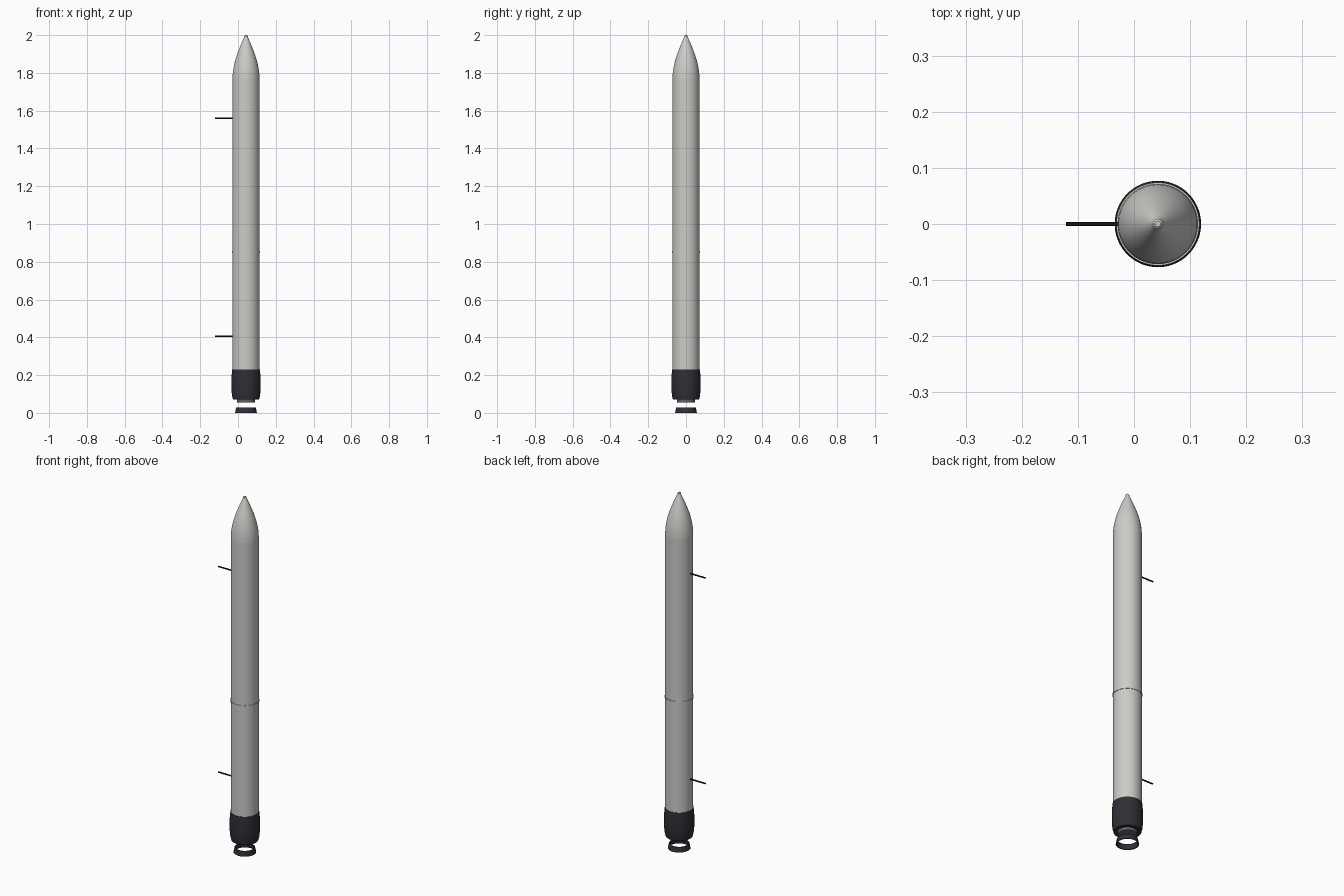
import bpy, bmesh, math
from mathutils import Matrix

if "Cube" in bpy.data.objects:
    bpy.data.objects.remove(bpy.data.objects["Cube"])

AXIS_X = 0.0425  # centre line of the rocket body


def material(name, rgb):
    m = bpy.data.materials.new(name)
    m.diffuse_color = (*rgb, 1.0)
    m.use_nodes = True
    m.node_tree.nodes["Principled BSDF"].inputs["Base Color"].default_value = m.diffuse_color
    return m


LIGHT = material("light_grey", (0.60, 0.60, 0.57))
CHARCOAL = material("charcoal", (0.028, 0.028, 0.036))
STEEL = material("steel_grey", (0.14, 0.14, 0.145))
BLACK = material("black", (0.012, 0.012, 0.014))


def finish(name, bm, mat):
    bmesh.ops.recalc_face_normals(bm, faces=bm.faces)
    me = bpy.data.meshes.new(name)
    bm.to_mesh(me)
    bm.free()
    me.materials.append(mat)
    ob = bpy.data.objects.new(name, me)
    bpy.context.collection.objects.link(ob)
    bpy.ops.object.select_all(action='DESELECT')
    ob.select_set(True)
    bpy.context.view_layer.objects.active = ob
    bpy.ops.object.shade_smooth_by_angle(angle=math.radians(30))
    return ob


def lathe(name, profile, mat, closed=False, n=64):
    """Revolve (radius, z) points about the body axis."""
    bm = bmesh.new()
    rings = []
    for r, z in profile:
        if r == 0:
            rings.append([bm.verts.new((AXIS_X, 0, z))] * n)
        else:
            rings.append([bm.verts.new((AXIS_X + r * math.cos(2 * math.pi * i / n),
                                        r * math.sin(2 * math.pi * i / n), z))
                          for i in range(n)])
    pairs = list(zip(rings, rings[1:]))
    if closed:
        pairs.append((rings[-1], rings[0]))
    for a, b in pairs:
        for i in range(n):
            j = (i + 1) % n
            quad = list(dict.fromkeys((a[i], a[j], b[j], b[i])))
            bm.faces.new(quad)
    return finish(name, bm, mat)


# Lower and upper stage tubes
R = 0.0715
lathe("lower_stage", [(0, 0.20), (R, 0.20), (R, 0.85), (0, 0.85)], LIGHT)
lathe("upper_stage", [(0, 0.855), (R, 0.855), (R, 1.77), (0, 1.77)], LIGHT)

# Thin flange at the stage joint
lathe("stage_joint", [(0, 0.849), (0.074, 0.849), (0.074, 0.856), (0, 0.856)], LIGHT)

# Pointed nose with a small tip
lathe("nose_cone", [(0, 1.77), (R, 1.77), (0.070, 1.80), (0.0655, 1.83), (0.059, 1.86),
                    (0.050, 1.89), (0.039, 1.92), (0.027, 1.95), (0.015, 1.977),
                    (0.010, 1.988), (0.009, 1.996), (0.005, 2.0), (0, 2.0)], LIGHT)

# Engine skirt, tucked in at the bottom
lathe("engine_skirt", [(0, 0.23), (0.0735, 0.23), (0.077, 0.19), (0.077, 0.12),
                       (0.074, 0.09), (0.069, 0.07), (0, 0.07)], CHARCOAL)

# Engine mount below the skirt
lathe("engine_mount", [(0, 0.072), (0.049, 0.072), (0.047, 0.056), (0, 0.056)], STEEL)

# Open nozzle ring
lathe("nozzle_ring", [(0.058, 0.0), (0.052, 0.028), (0.048, 0.028), (0.053, 0.0)],
      CHARCOAL, closed=True)

# Two side support rods
for label, z in (("lower_rod", 0.405), ("upper_rod", 1.561)):
    bm = bmesh.new()
    x0, x1 = -0.1215, -0.02
    mat = (Matrix.Translation(((x0 + x1) / 2, 0, z))
           @ Matrix.Rotation(math.pi / 2, 4, 'Y'))
    bmesh.ops.create_cone(bm, cap_ends=True, segments=12, radius1=0.004,
                          radius2=0.004, depth=x1 - x0, matrix=mat)
    finish(label, bm, BLACK)
